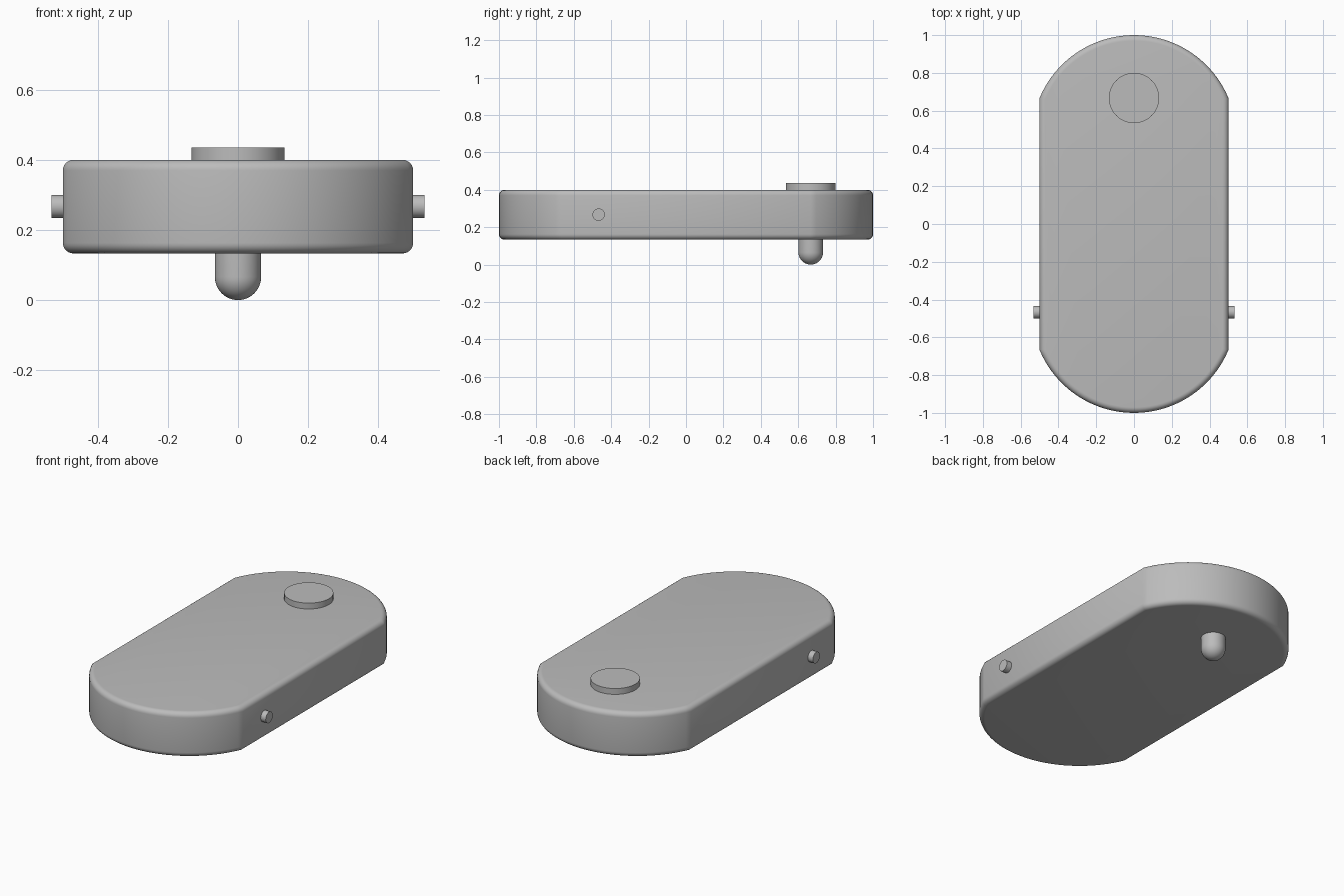
import bpy, bmesh, math
from mathutils import Matrix

cube = bpy.data.objects.get("Cube")
if cube:
    bpy.data.objects.remove(cube, do_unlink=True)

# One plain grey
grey = bpy.data.materials.new("plain_grey")
grey.use_nodes = True
COLOUR = (0.5, 0.5, 0.5, 1)
grey.diffuse_color = COLOUR
grey.node_tree.nodes["Principled BSDF"].inputs["Base Color"].default_value = COLOUR


def finish(name, bm, bevel=0):
    bmesh.ops.recalc_face_normals(bm, faces=bm.faces)
    mesh = bpy.data.meshes.new(name)
    bm.to_mesh(mesh)
    bm.free()
    mesh.materials.append(grey)
    obj = bpy.data.objects.new(name, mesh)
    bpy.context.collection.objects.link(obj)
    bpy.ops.object.select_all(action='DESELECT')
    obj.select_set(True)
    bpy.context.view_layer.objects.active = obj
    if bevel:
        mod = obj.modifiers.new("rounded_rims", 'BEVEL')
        mod.width = bevel
        mod.segments = 6
        mod.limit_method = 'ANGLE'
        mod.angle_limit = math.radians(40)
        bpy.ops.object.modifier_apply(modifier=mod.name)
    bpy.ops.object.shade_smooth_by_angle(angle=math.radians(30))
    return obj


def cylinder(name, radius, depth, centre, axis='Z'):
    bm = bmesh.new()
    turn = Matrix.Rotation(math.pi / 2, 4, 'Y') if axis == 'X' else Matrix()
    bmesh.ops.create_cone(bm, cap_ends=True, segments=48, radius1=radius, radius2=radius,
                          depth=depth, matrix=Matrix.Translation(centre) @ turn)
    return finish(name, bm)


# Body: straight sides with a shallow arc at each end, rims rounded
HALF_WIDTH, SHOULDER, BOTTOM, TOP = 0.5, 0.667, 0.133, 0.4
rise = 1 - SHOULDER
arc_radius = (HALF_WIDTH ** 2 + rise ** 2) / (2 * rise)
spread = math.asin(HALF_WIDTH / arc_radius)
STEPS = 40
bm = bmesh.new()
outline = []
for side in (1, -1):
    for i in range(STEPS + 1):
        a = spread * (1 - 2 * i / STEPS)
        outline.append(bm.verts.new((side * arc_radius * math.sin(a),
                                     side * (1 - arc_radius + arc_radius * math.cos(a)), BOTTOM)))
base = bm.faces.new(outline)
result = bmesh.ops.extrude_face_region(bm, geom=[base], use_keep_orig=True)
raised = [v for v in result["geom"] if isinstance(v, bmesh.types.BMVert)]
bmesh.ops.translate(bm, verts=raised, vec=(0, 0, TOP - BOTTOM))
finish("body", bm, bevel=0.03)

# Raised round button on top
cylinder("top_button", 0.133, 0.055, (0, SHOULDER, 0.4075))

# Small pegs on both sides
for name, side in (("left_peg", 1), ("right_peg", -1)):
    cylinder(name, 0.033, 0.063, (side * 0.5015, -0.467, 0.267), 'X')

# Round-tipped pin underneath: a sphere with its upper half stretched into the body
PIN = 0.066
bm = bmesh.new()
bmesh.ops.create_uvsphere(bm, u_segments=48, v_segments=24, radius=PIN)
bmesh.ops.delete(bm, geom=[v for v in bm.verts if v.co.z > 0.001], context='VERTS')
rim = [e for e in bm.edges if e.is_boundary]
result = bmesh.ops.extrude_edge_only(bm, edges=rim)
upper = [v for v in result["geom"] if isinstance(v, bmesh.types.BMVert)]
bmesh.ops.translate(bm, verts=upper, vec=(0, 0, 0.09))
bmesh.ops.contextual_create(bm, geom=[e for e in bm.edges if e.is_boundary])
bmesh.ops.translate(bm, verts=bm.verts, vec=(0, SHOULDER, PIN))
finish("bottom_pin", bm)
